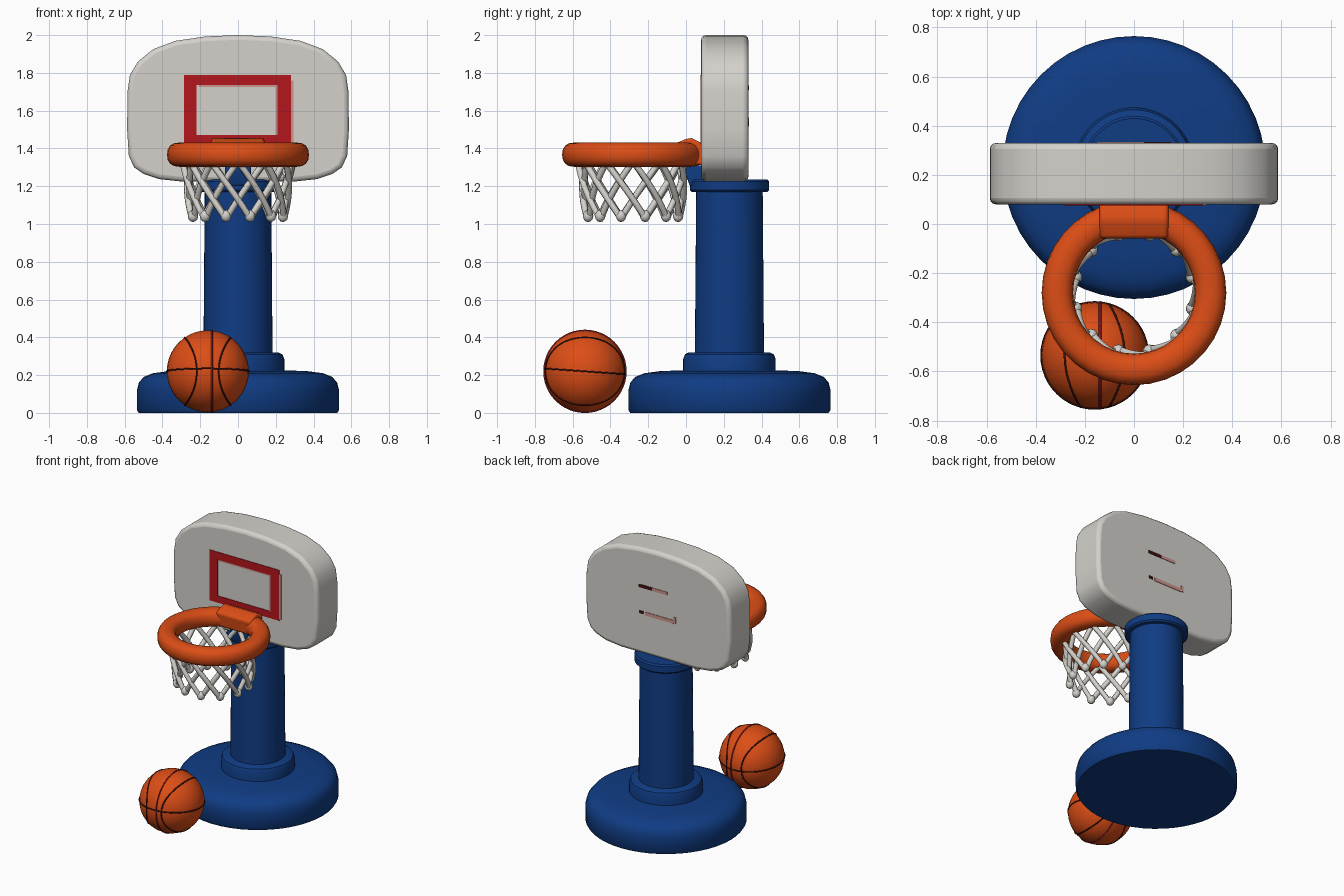
import bpy
import bmesh
import math
from math import cos, sin, pi, tau, radians
from mathutils import Vector

cube = bpy.data.objects.get("Cube")
if cube:
    bpy.data.objects.remove(cube, do_unlink=True)


def material(name, rgb):
    m = bpy.data.materials.new(name)
    m.use_nodes = True
    m.diffuse_color = (*rgb, 1)
    m.node_tree.nodes["Principled BSDF"].inputs["Base Color"].default_value = (*rgb, 1)
    return m


BLUE = material("stand blue", (0.005, 0.045, 0.23))
WHITE = material("warm white", (0.66, 0.64, 0.6))
ORANGE = material("orange", (0.72, 0.075, 0.008))
RED = material("frame red", (0.45, 0.008, 0.012))
PINK = material("faded pink", (0.62, 0.3, 0.27))
MAROON = material("dark maroon", (0.05, 0.006, 0.006))
SEAM_RED = material("seam red", (0.28, 0.012, 0.02))


def finish(name, bm, mat, bevel=0, segments=3, angle=40):
    """Turn a bmesh into a named, coloured, smooth-shaded object."""
    bmesh.ops.recalc_face_normals(bm, faces=bm.faces)
    mesh = bpy.data.meshes.new(name)
    bm.to_mesh(mesh)
    bm.free()
    mesh.materials.append(mat)
    ob = bpy.data.objects.new(name, mesh)
    bpy.context.collection.objects.link(ob)
    if bevel:
        mod = ob.modifiers.new("Bevel", 'BEVEL')
        mod.width, mod.segments, mod.limit_method = bevel, segments, 'ANGLE'
        mod.angle_limit = radians(50)
    bpy.ops.object.select_all(action='DESELECT')
    ob.select_set(True)
    bpy.context.view_layer.objects.active = ob
    bpy.ops.object.shade_smooth_by_angle(angle=radians(angle))
    return ob


def lathe(name, profile, centre, mat, steps=48):
    """Spin (radius, height) points around a vertical axis."""
    bm = bmesh.new()
    verts = [bm.verts.new((r, 0, z)) for r, z in profile]
    edges = [bm.edges.new(pair) for pair in zip(verts, verts[1:])]
    bmesh.ops.spin(bm, geom=verts + edges, cent=(0, 0, 0), axis=(0, 0, 1),
                   angle=tau, steps=steps, use_duplicate=False)
    bmesh.ops.remove_doubles(bm, verts=bm.verts, dist=0.0005)
    bmesh.ops.translate(bm, verts=bm.verts, vec=centre)
    return finish(name, bm, mat)


def prism(name, points, offset, mat, bevel=0):
    """Extrude a flat outline of 3D points along an offset."""
    bm = bmesh.new()
    face = bm.faces.new([bm.verts.new(p) for p in points])
    out = bmesh.ops.extrude_face_region(bm, geom=[face])
    moved = [g for g in out["geom"] if isinstance(g, bmesh.types.BMVert)]
    bmesh.ops.translate(bm, verts=moved, vec=offset)
    return finish(name, bm, mat, bevel)


def plate(name, x0, x1, z0, z1, y, mat, depth=0.006):
    """Thin painted rectangle lying across a board face at y."""
    pts = [(x0, y - depth / 2, z0), (x1, y - depth / 2, z0),
           (x1, y - depth / 2, z1), (x0, y - depth / 2, z1)]
    return prism(name, pts, (0, depth, 0), mat)


def tubes(name, paths, radius, mat, cyclic=False, resolution=1):
    """Round cords following lists of points."""
    cu = bpy.data.curves.new(name, 'CURVE')
    cu.dimensions = '3D'
    cu.bevel_depth, cu.bevel_resolution = radius, resolution
    cu.use_fill_caps = True
    for path in paths:
        sp = cu.splines.new('POLY')
        sp.points.add(len(path) - 1)
        for pt, co in zip(sp.points, path):
            pt.co = (*co, 1)
        sp.use_cyclic_u = cyclic
        sp.use_smooth = True
    cu.materials.append(mat)
    ob = bpy.data.objects.new(name, cu)
    bpy.context.collection.objects.link(ob)
    return ob


# Stand: wide base, collar, column and top flange
STAND = (0, 0.23, 0)
lathe("base", [(0, 0), (0.525, 0), (0.535, 0.015), (0.535, 0.12), (0.525, 0.16),
               (0.5, 0.19), (0.45, 0.21), (0.36, 0.222), (0, 0.23)], STAND, BLUE)
lathe("collar", [(0, 0.2), (0.245, 0.2), (0.245, 0.285), (0.235, 0.31),
                 (0.215, 0.32), (0, 0.32)], STAND, BLUE)
lathe("column", [(0, 0.3), (0.183, 0.3), (0.176, 1.19), (0, 1.19)], STAND, BLUE)
lathe("top_flange", [(0, 1.17), (0.2, 1.17), (0.21, 1.18), (0.21, 1.225),
                     (0.2, 1.235), (0, 1.235)], STAND, BLUE)

# Backboard: arched outline mirrored across x
half = [(0.3, 1.225), (0.42, 1.238), (0.5, 1.265), (0.55, 1.3), (0.578, 1.36),
        (0.587, 1.5), (0.585, 1.7), (0.572, 1.79), (0.53, 1.86), (0.45, 1.925),
        (0.33, 1.97), (0.17, 1.993)]
outline = half + [(0, 2.0)] + [(-x, z) for x, z in reversed(half)]
prism("backboard", [(x, 0.08, z) for x, z in outline], (0, 0.25, 0), WHITE, bevel=0.025)

# Painted target frame on the front, with a faded margin
for name, x0, x1, z0, z1 in (("left", 0.21, 0.28, 1.42, 1.79),
                             ("right", -0.285, -0.22, 1.42, 1.79),
                             ("top", -0.22, 0.21, 1.735, 1.79),
                             ("bottom", -0.22, 0.21, 1.42, 1.47)):
    plate("frame_" + name, x0, x1, z0, z1, 0.079, RED)
plate("faded_side", 0.28, 0.295, 1.43, 1.76, 0.079, PINK)
plate("faded_inner_side", 0.198, 0.21, 1.47, 1.735, 0.079, PINK)
plate("faded_inner_top", -0.21, 0.198, 1.726, 1.735, 0.079, PINK)

# Small painted marks on the back
for name, x0, x1, z0, z1, mat in (("upper_dark", 0.04, 0.15, 1.71, 1.732, MAROON),
                                  ("upper_faded", -0.08, 0.04, 1.71, 1.732, PINK),
                                  ("lower_dark", 0.115, 0.145, 1.52, 1.54, MAROON),
                                  ("lower_faded", -0.13, 0.1, 1.515, 1.54, PINK),
                                  ("lower_tick", -0.15, -0.13, 1.52, 1.565, PINK)):
    plate("back_mark_" + name, x0, x1, z0, z1, 0.331, mat)

# Hoop ring: squarish rounded tube section
HOOP_Y = -0.28
section = []
for i in range(17):
    a = tau * i / 16
    section.append((0.312 + 0.064 * math.copysign(abs(cos(a)) ** 0.85, cos(a)),
                    1.367 + 0.064 * math.copysign(abs(sin(a)) ** 0.85, sin(a))))
lathe("hoop", section, (0, HOOP_Y, 0), ORANGE, steps=36)

# Mount joining the hoop to the board, and the arm below it
mount = [(-0.05, 1.32), (0.1, 1.31), (0.1, 1.42), (0.03, 1.455), (0, 1.45), (-0.06, 1.425)]
prism("hoop_mount", [(-0.14, y, z) for y, z in mount], (0.28, 0, 0), ORANGE, bevel=0.015)
arm = [(0.02, 1.2), (0.12, 1.19), (0.12, 1.31), (0, 1.31), (0, 1.26)]
prism("support_arm", [(-0.07, y, z) for y, z in arm], (0.14, 0, 0), BLUE, bevel=0.012)

# Net: cords spiralling both ways, meeting in pairs at the bottom
CORDS, TWIST, TOP, BOTTOM = 12, radians(45), 1.33, 1.03


def net_point(angle, t, bulge=0):
    r = 0.285 - 0.04 * t + bulge
    return Vector((r * cos(angle), HOOP_Y + r * sin(angle), TOP + (BOTTOM - TOP) * t))


cords = []
for k in range(CORDS):
    for way in (-1, 1):
        cords.append([net_point(tau * k / CORDS + way * TWIST * i / 9, i / 9, way * 0.006)
                      for i in range(10)])
tubes("net_cords", cords, 0.0175, WHITE)

# Knots at the cord ends
bm = bmesh.new()
for k in range(CORDS):
    made = bmesh.ops.create_icosphere(bm, subdivisions=2, radius=0.028)
    bmesh.ops.scale(bm, verts=made["verts"], vec=(1, 1, 1.15))
    bmesh.ops.translate(bm, verts=made["verts"],
                        vec=net_point(tau * k / CORDS + TWIST, 0.96))
finish("net_knots", bm, WHITE)

# Ball with inlaid seams
BALL, R = Vector((-0.16, -0.535, 0.22)), 0.217
bm = bmesh.new()
bmesh.ops.create_uvsphere(bm, u_segments=32, v_segments=20, radius=R)
bmesh.ops.translate(bm, verts=bm.verts, vec=BALL)
finish("ball", bm, ORANGE)


def seam(direction):
    """Closed path of points on the ball surface."""
    return [BALL + direction(tau * i / 48).normalized() * R for i in range(48)]


level = seam(lambda a: Vector((cos(a), sin(a), 0.07 * sin(a - pi))))
upright = seam(lambda a: Vector((0.1, cos(a), sin(a))))
curved = [seam(lambda a, s=s: Vector((s * (0.28 + 0.4 * sin(a) ** 2), cos(a), sin(a))))
          for s in (-1, 1)]
tubes("ball_dark_seams", [level] + curved, 0.0045, MAROON, cyclic=True)
tubes("ball_red_seam", [upright], 0.0055, SEAM_RED, cyclic=True)
